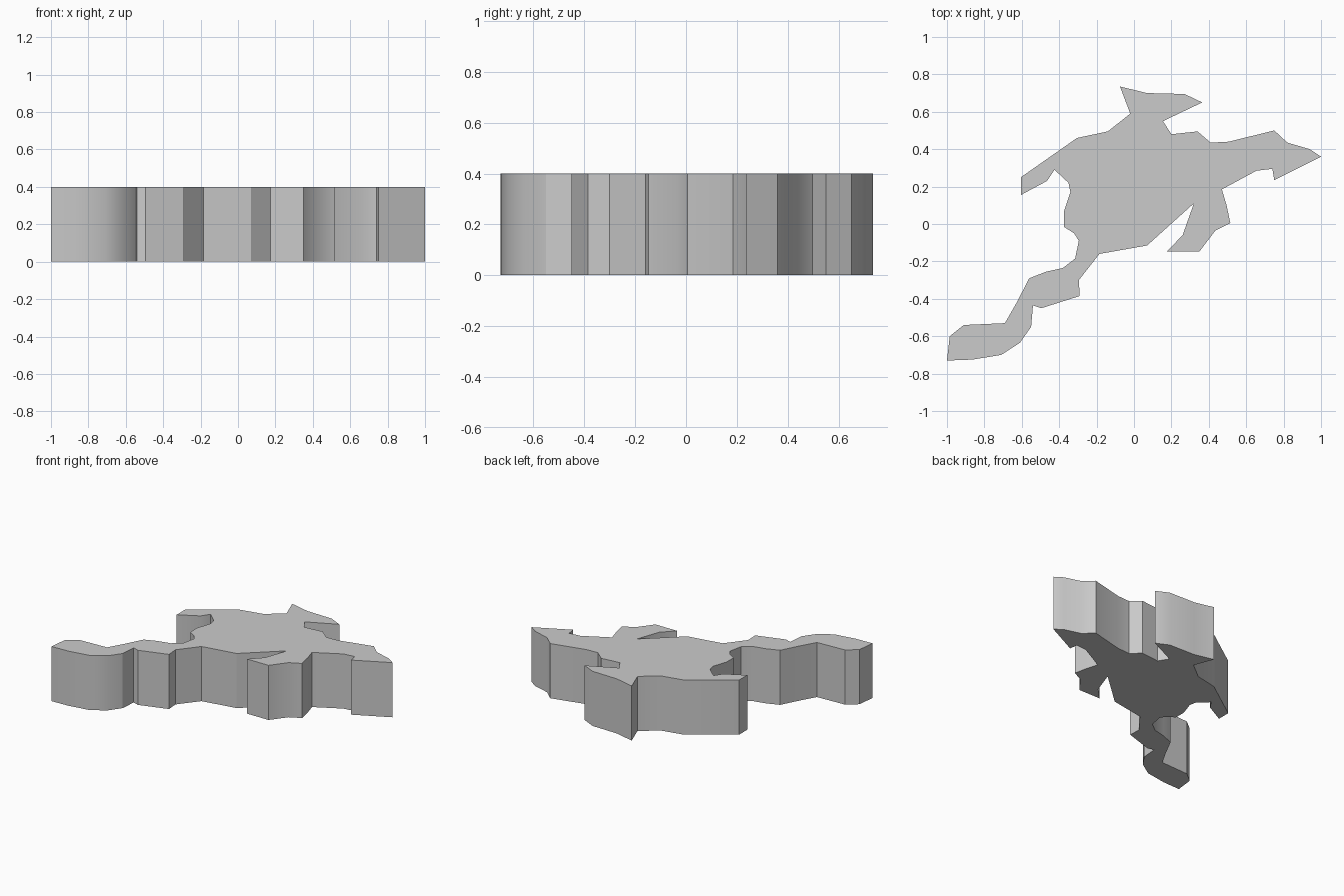
import bpy, bmesh, math

if "Cube" in bpy.data.objects:
    bpy.data.objects.remove(bpy.data.objects["Cube"])

HEIGHT = 0.4

# Outline seen from above, clockwise, grouped by limb
north_arm = [(-.14, .495), (-.02, .59), (-.075, .735), (.07, .70), (.27, .695),
             (.365, .65), (.155, .55), (.20, .48)]
east_arm = [(.34, .495), (.41, .435), (.505, .44), (.75, .50), (.82, .435),
            (.94, .40), (1, .36), (.86, .29), (.75, .235), (.74, .295),
            (.655, .285), (.47, .185)]
south_hook = [(.495, .10), (.515, .005), (.435, -.035), (.35, -.147),
              (.175, -.147), (.26, -.06), (.32, .11), (.07, -.115)]
tail = [(-.185, -.16), (-.295, -.30), (-.29, -.385), (-.495, -.45),
        (-.54, -.435), (-.55, -.55), (-.61, -.635), (-.71, -.70),
        (-.865, -.725), (-1, -.73), (-.985, -.60), (-.91, -.54),
        (-.69, -.53), (-.63, -.425), (-.56, -.29), (-.47, -.255),
        (-.38, -.235), (-.315, -.185)]
west_arm = [(-.295, -.09), (-.32, -.05), (-.375, -.015), (-.375, .065),
            (-.34, .17), (-.35, .22), (-.425, .29), (-.465, .23),
            (-.605, .155), (-.605, .25), (-.305, .46)]
outline = north_arm + east_arm + south_hook + tail + west_arm

# Flat slab: fill the outline and raise it
bm = bmesh.new()
base = bm.faces.new([bm.verts.new((x, y, 0)) for x, y in outline])
top = bmesh.ops.extrude_face_region(bm, geom=[base], use_keep_orig=True)
raised = [v for v in top["geom"] if isinstance(v, bmesh.types.BMVert)]
bmesh.ops.translate(bm, verts=raised, vec=(0, 0, HEIGHT))
bmesh.ops.recalc_face_normals(bm, faces=bm.faces)
mesh = bpy.data.meshes.new("outline_slab")
bm.to_mesh(mesh)
bm.free()

slab = bpy.data.objects.new("outline_slab", mesh)
bpy.context.collection.objects.link(slab)

# Soft shading on gentle bends, crisp rims and corners
bpy.context.view_layer.objects.active = slab
slab.select_set(True)
bpy.ops.object.shade_smooth_by_angle(angle=math.radians(30))
